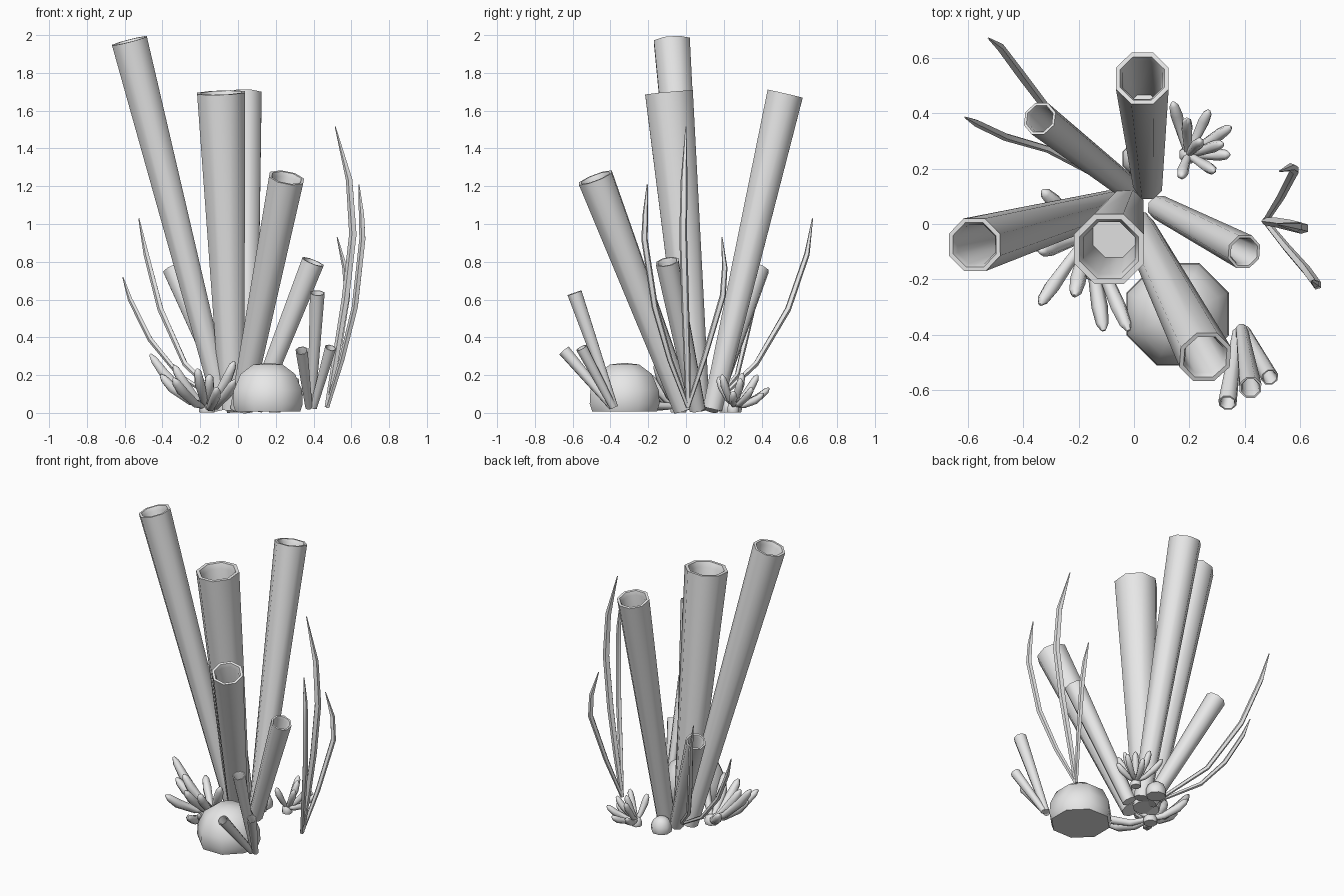
import bpy, bmesh, math
from mathutils import Vector

cube = bpy.data.objects.get("Cube")
if cube:
    bpy.data.objects.remove(cube, do_unlink=True)

grey = bpy.data.materials.new("plain_grey")
grey.use_nodes = True
grey.diffuse_color = (0.8, 0.8, 0.8, 1)
grey.node_tree.nodes["Principled BSDF"].inputs["Base Color"].default_value = (0.8, 0.8, 0.8, 1)


def sweep(name, points, radii, sides, axis=None, angle=50):
    """Skin rings of given radii along points; both ends are capped."""
    points = [Vector(p) for p in points]
    bm = bmesh.new()
    rings = []
    for i, (p, r) in enumerate(zip(points, radii)):
        tangent = axis or points[min(i + 1, len(points) - 1)] - points[max(i - 1, 0)]
        tangent = tangent.normalized()
        u = Vector((0, 1, 0)).cross(tangent).normalized()
        v = tangent.cross(u)
        ring = []
        for k in range(sides):
            a = math.tau * (k + 0.5) / sides
            ring.append(bm.verts.new(p + r * (math.cos(a) * u + math.sin(a) * v)))
        rings.append(ring)
    for a, b in zip(rings, rings[1:]):
        for k in range(sides):
            n = (k + 1) % sides
            bm.faces.new((a[k], a[n], b[n], b[k]))
    bm.faces.new(rings[0][::-1])
    bm.faces.new(rings[-1])
    bmesh.ops.recalc_face_normals(bm, faces=bm.faces)
    mesh = bpy.data.meshes.new(name)
    bm.to_mesh(mesh)
    bm.free()
    mesh.materials.append(grey)
    ob = bpy.data.objects.new(name, mesh)
    bpy.context.collection.objects.link(ob)
    bpy.ops.object.select_all(action="DESELECT")
    ob.select_set(True)
    bpy.context.view_layer.objects.active = ob
    bpy.ops.object.shade_smooth_by_angle(angle=math.radians(angle))
    return ob


def hollow_tube(name, base, top, r0, r1):
    """Widening tube with a thick rim and a deep hollow."""
    base, top = Vector(base), Vector(top)
    axis = top - base
    d = axis.normalized()
    depth = axis.length * 0.3
    points = [base, top, top, top - d * r1 * 0.25, top - d * depth]
    sweep(name, points, [r0, r1, r1 * 0.84, r1 * 0.74, r1 * 0.6], 8, axis)


def dome(name, x, y, radius, height):
    """Rounded stone with a flat underside."""
    profile = [(0.93, 0.03), (1, 0.18), (0.98, 0.45), (0.78, 0.78), (0.42, 0.97), (0.05, 1)]
    sweep(name, [(x, y, h * height) for r, h in profile],
          [r * radius for r, h in profile], 8, Vector((0, 0, 1)))


def blade(name, points, width):
    """Thin curved blade tapering to a point."""
    n = len(points) - 1
    radii = [width * (0.65 + 0.35 * math.sin(math.pi * i / n)) for i in range(n)] + [0.003]
    sweep(name, points, radii, 5, angle=60)


def finger_cluster(name, core, tips, radius):
    """Rounded fingers fanning out of a small knob."""
    core = Vector(core)
    for i, tip in enumerate(tips):
        d = Vector(tip) - core
        steps = [0, 0.35, 0.75, 0.93, 1]
        sag = Vector((0, 0, -0.12 * d.length))
        points = [core + d * t + sag * math.sin(math.pi * t) for t in steps]
        sweep(f"{name}_finger_{i + 1}", points,
              [radius * s for s in (0.6, 0.85, 1.1, 0.85, 0.3)], 6, d, 70)
    dome(f"{name}_knob", core.x, core.y, radius * 1.7, core.z + radius)


# Large tubes
hollow_tube("tall_left_tube", (-0.075, 0.07, 0.02), (-0.575, -0.075, 1.97), 0.055, 0.103)
hollow_tube("wide_centre_tube", (-0.03, 0.06, 0.02), (-0.09, -0.09, 1.695), 0.07, 0.137)
hollow_tube("back_tube", (0.05, 0.14, 0.02), (0.03, 0.525, 1.69), 0.055, 0.103)
hollow_tube("front_tube", (0.015, -0.01, 0.02), (0.257, -0.48, 1.245), 0.06, 0.1)
hollow_tube("right_tube", (0.09, 0.06, 0.02), (0.397, -0.1, 0.8), 0.045, 0.065)
hollow_tube("back_left_tube", (-0.02, 0.13, 0.02), (-0.34, 0.38, 0.765), 0.045, 0.064)

# Small tube group
hollow_tube("small_tube_tall", (0.388, -0.38, 0.03), (0.42, -0.59, 0.635), 0.022, 0.042)
hollow_tube("small_tube_left", (0.375, -0.39, 0.03), (0.337, -0.645, 0.33), 0.02, 0.034)
hollow_tube("small_tube_right", (0.4, -0.385, 0.03), (0.49, -0.553, 0.345), 0.02, 0.032)

# Rounded stones
dome("large_stone", 0.158, -0.325, 0.2, 0.264)
dome("small_stone", 0.02, 0.235, 0.066, 0.1)

# Right blades
root = (0.473, 0.01, 0.03)
blade("right_blade_tall", [root, (0.52, 0.005, 0.3), (0.57, -0.005, 0.6),
      (0.61, -0.015, 0.945), (0.59, -0.01, 1.235), (0.515, 0, 1.515)], 0.022)
blade("right_blade_front", [root, (0.55, -0.085, 0.28), (0.62, -0.165, 0.56),
      (0.66, -0.22, 0.92), (0.655, -0.215, 1.05), (0.64, -0.205, 1.21)], 0.018)
blade("right_blade_back", [root, (0.53, 0.1, 0.3), (0.58, 0.195, 0.62),
      (0.567, 0.205, 0.77), (0.525, 0.19, 0.93)], 0.017)

# Left blades
root = (-0.05, 0.13, 0.03)
blade("left_blade_long", [root, (-0.28, 0.37, 0.26), (-0.41, 0.54, 0.55),
      (-0.485, 0.64, 0.84), (-0.525, 0.67, 1.03)], 0.017)
blade("left_blade_short", [root, (-0.31, 0.27, 0.2), (-0.465, 0.315, 0.39),
      (-0.57, 0.365, 0.6), (-0.61, 0.385, 0.72)], 0.015)

# Finger clusters
finger_cluster("left_cluster", (-0.165, -0.04, 0.035), [
    (-0.465, -0.03, 0.31), (-0.41, -0.08, 0.2), (-0.34, -0.1, 0.25),
    (-0.34, -0.29, 0.18), (-0.215, -0.26, 0.23), (-0.11, -0.385, 0.13),
    (-0.02, -0.385, 0.17), (-0.02, -0.16, 0.27), (-0.33, 0.12, 0.16),
    (-0.15, -0.2, 0.2)], 0.027)
finger_cluster("back_cluster", (0.195, 0.25, 0.04), [
    (0.14, 0.44, 0.13), (0.27, 0.41, 0.1), (0.35, 0.35, 0.13),
    (0.345, 0.25, 0.11), (0.29, 0.19, 0.2), (0.17, 0.17, 0.19),
    (0.24, 0.3, 0.21), (0.19, 0.38, 0.2), (0.32, 0.29, 0.18)], 0.02)
